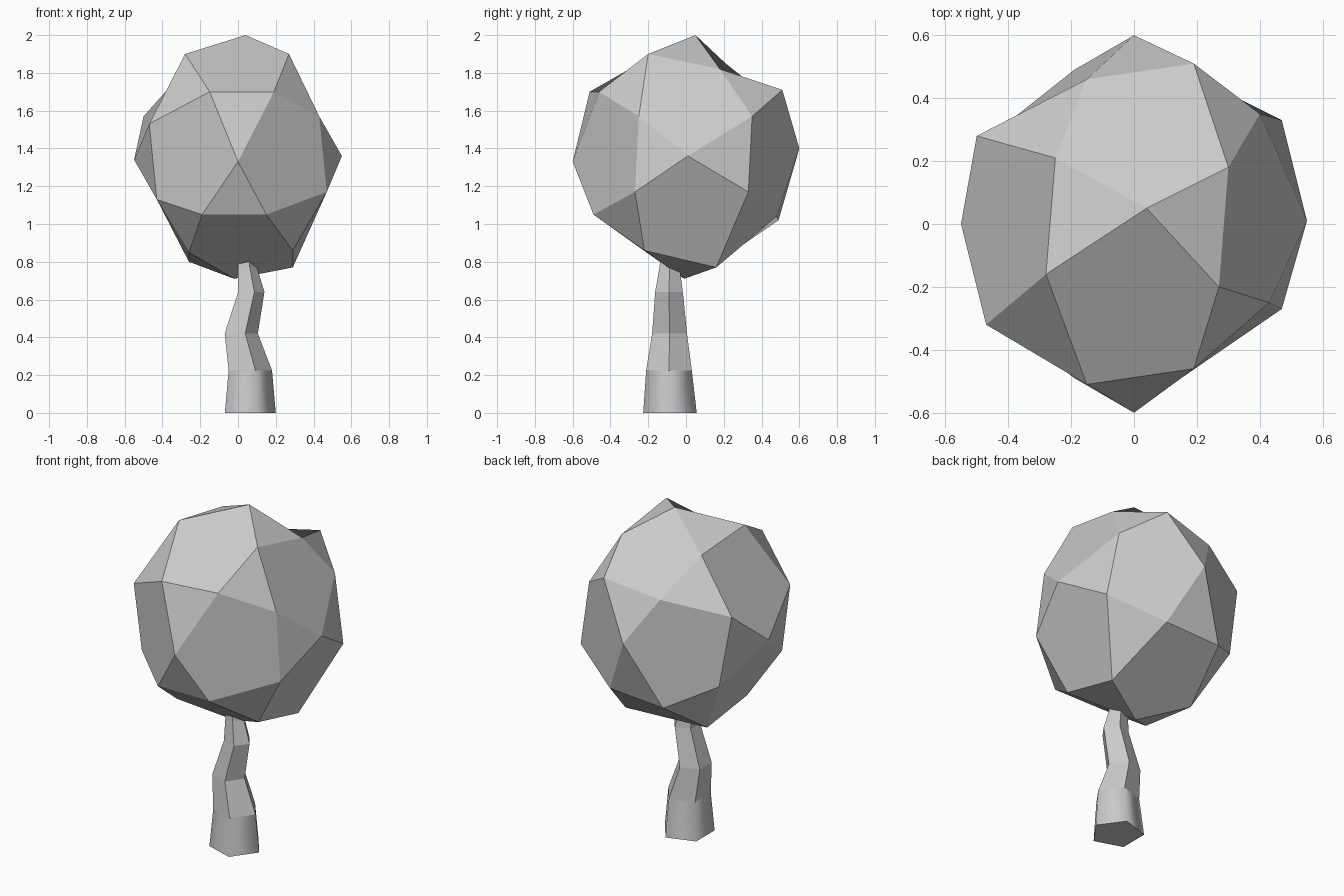
import bpy, bmesh, math
from itertools import product
from mathutils import Vector

if "Cube" in bpy.data.objects:
    bpy.data.objects.remove(bpy.data.objects["Cube"])


def add_object(name, bm):
    bmesh.ops.recalc_face_normals(bm, faces=bm.faces[:])
    mesh = bpy.data.meshes.new(name)
    bm.to_mesh(mesh)
    bm.free()
    obj = bpy.data.objects.new(name, mesh)
    bpy.context.collection.objects.link(obj)
    return obj


# Crown: an icosidodecahedron whose corners are nudged to hand-placed positions
CORNERS = [Vector(p) for p in (
    (.04, .05, 2), (-.28, -.16, 1.9), (.27, -.2, 1.9), (.3, .18, 1.82), (-.25, .21, 1.85),
    (-.15, .46, 1.65), (.19, .51, 1.71), (.19, -.46, 1.7), (-.15, -.51, 1.7),
    (-.5, .28, 1.57), (.4, .35, 1.57), (.43, -.25, 1.57), (-.47, -.32, 1.53),
    (0, .6, 1.4), (0, -.6, 1.33), (.55, .01, 1.36), (-.55, 0, 1.34),
    (.47, .33, 1.17), (.47, -.27, 1.17), (-.43, -.3, 1.13), (-.43, .3, 1.14),
    (-.19, -.49, 1.05), (.15, -.49, 1.05), (-.19, .49, 1.02), (.17, .48, 1.04),
    (.29, -.22, .86), (.29, .16, .77), (-.26, -.21, .85), (-.26, .17, .8), (-.02, -.01, .71))]
phi = (1 + math.sqrt(5)) / 2
base = (.5, .5 / phi, .5 * phi)
ideal = []
for k in range(3):
    for s in (-1, 1):
        v = [0, 0, 0]
        v[k] = s
        ideal.append(v)
    for signs in product((-1, 1), repeat=3):
        ideal.append([signs[i] * base[(i + k) % 3] for i in range(3)])

bm = bmesh.new()
for v in ideal:
    bm.verts.new(v)
bmesh.ops.convex_hull(bm, input=bm.verts[:])
bmesh.ops.dissolve_limit(bm, angle_limit=math.radians(2),
                         verts=bm.verts[:], edges=bm.edges[:])
for v in bm.verts:
    p = Vector((v.co.x * .55, v.co.y * .6, 1.355 + v.co.z * .645))
    v.co = min(CORNERS, key=lambda c: (c - p).length)
add_object("crown", bm)

# Trunk: bent, tapering five-sided rings (centre x, centre y, z, radius)
RINGS = [(.051, -.085, 0, .149), (.053, -.09, .225, .127), (.008, -.087, .42, .097),
         (.063, -.09, .64, .077), (.045, -.087, .77, .056), (.035, -.087, .9, .045)]
bm = bmesh.new()
rings = []
for cx, cy, z, r in RINGS:
    rings.append([bm.verts.new((cx + r * math.cos(i * math.tau / 5),
                                cy + r * math.sin(i * math.tau / 5), z)) for i in range(5)])
bm.faces.new(rings[0][::-1])
bm.faces.new(rings[-1])
for n, (a, b) in enumerate(zip(rings, rings[1:])):
    for i in range(5):
        j = (i + 1) % 5
        f = bm.faces.new((a[i], a[j], b[j], b[i]))
        f.smooth = n == 0
# Only the lowest section is smoothly shaded
for e in bm.edges:
    e.smooth = all(f.smooth for f in e.link_faces)
add_object("trunk", bm)
